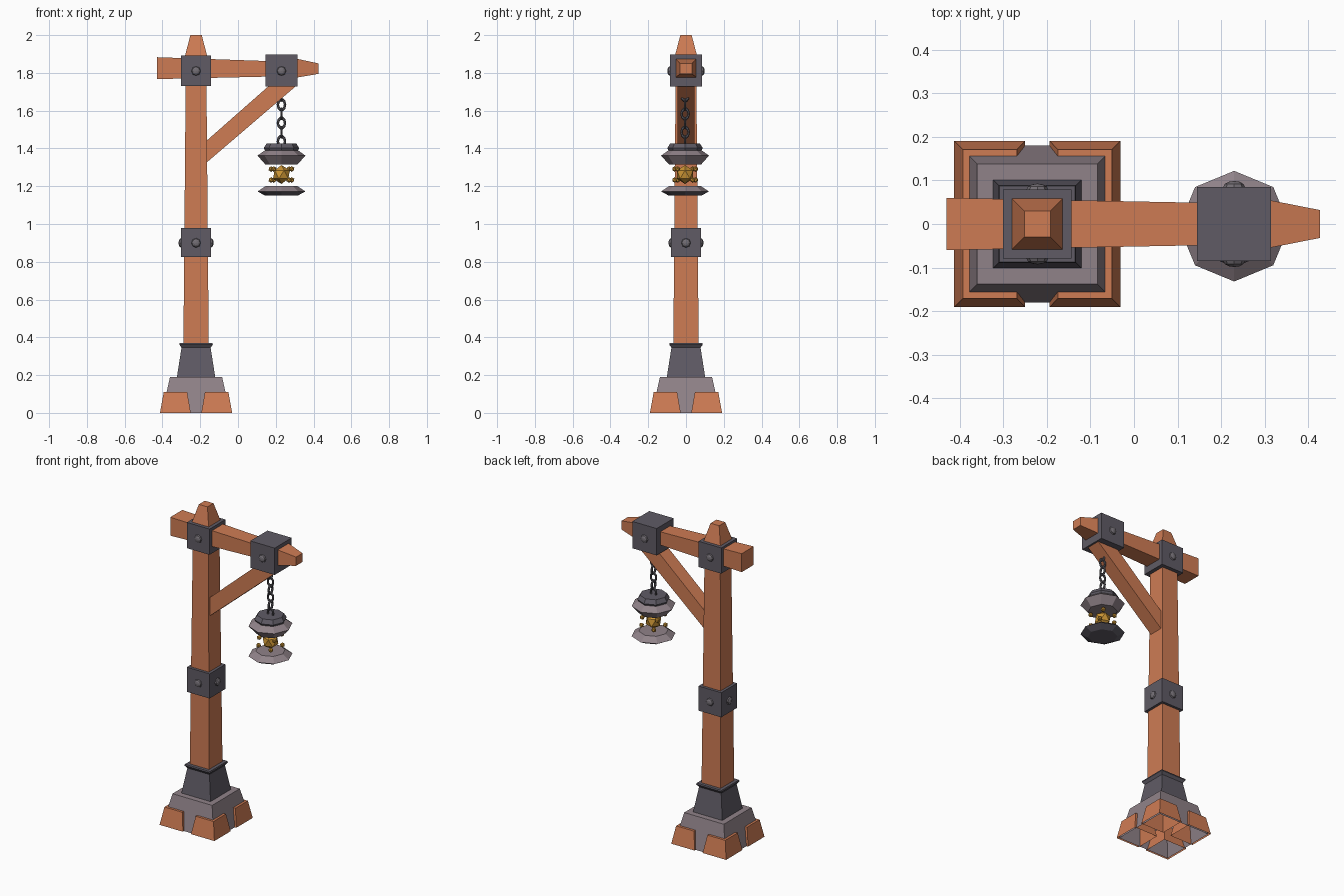
import bpy, bmesh, math
from mathutils import Vector, Matrix

if "Cube" in bpy.data.objects:
    bpy.data.objects.remove(bpy.data.objects["Cube"])


def mat(name, rgb):
    m = bpy.data.materials.new(name)
    m.diffuse_color = (*rgb, 1)
    m.use_nodes = True
    m.node_tree.nodes["Principled BSDF"].inputs["Base Color"].default_value = m.diffuse_color
    return m


WOOD = mat("orange wood", (0.62, 0.20, 0.088))
IRON = mat("dark iron", (0.115, 0.105, 0.13))
STONE = mat("pale stone", (0.28, 0.225, 0.25))
STEEL = mat("rivet steel", (0.17, 0.155, 0.175))
CHAIN = mat("chain grey", (0.10, 0.095, 0.11))
GOLD = mat("gold", (0.60, 0.30, 0.035))

PX = -0.222            # post centre
LX, LY = 0.23, -0.005  # lantern centre


def finish(name, bm, material):
    bmesh.ops.recalc_face_normals(bm, faces=bm.faces)
    me = bpy.data.meshes.new(name)
    bm.to_mesh(me)
    bm.free()
    me.materials.append(material)
    ob = bpy.data.objects.new(name, me)
    bpy.context.collection.objects.link(ob)
    return ob


def loft(name, rings, material, open_start=False):
    """Skin a list of rings of points, capping the ends."""
    bm = bmesh.new()
    vs = [[bm.verts.new(p) for p in r] for r in rings]
    n = len(vs[0])
    for a, b in zip(vs, vs[1:]):
        for i in range(n):
            j = (i + 1) % n
            bm.faces.new((a[i], a[j], b[j], b[i]))
    bm.faces.new(vs[-1])
    ob_bm = bm
    if not open_start:
        bm.faces.new(vs[0][::-1])
    return finish(name, ob_bm, material)


CORNERS = ((-1, -1), (1, -1), (1, 1), (-1, 1))


def square_stack(name, cx, cy, profile, material, open_start=False):
    """profile: (z, half width)"""
    return loft(name, [[(cx + sx * h, cy + sy * h, z) for sx, sy in CORNERS]
                       for z, h in profile], material, open_start)


def octagon_stack(name, profile, material):
    """profile: (z, radius)"""
    return loft(name, [[(LX + r * math.cos(k * math.pi / 4),
                         LY + r * math.sin(k * math.pi / 4), z) for k in range(8)]
                       for z, r in profile], material)


# Stone foot and iron socket
square_stack("stone_foot", PX, 0, [(0, 0.18), (0.19, 0.138)], STONE, True)
square_stack("iron_socket", PX, 0,
             [(0.18, 0.103), (0.345, 0.077), (0.362, 0.089), (0.37, 0.087)], IRON)

# Four wooden corner blocks
for sx, sy in CORNERS:
    rings = []
    for z, a, b in ((0, 0.028, 0.191), (0.11, 0.047, 0.171)):
        c, h = (a + b) / 2, (b - a) / 2
        rings.append([(PX + sx * c + i * h, sy * c + j * h, z) for i, j in CORNERS])
    loft("corner_block", rings, WOOD, True)

# Post with tapered top
square_stack("post", PX, 0,
             [(0.36, 0.067), (1.75, 0.055), (1.885, 0.06), (2.0, 0.03)], WOOD)

# Cross beam: (x, half depth, bottom z, top z)
beam = [(-0.43, 0.06, 1.767, 1.883), (0.145, 0.049, 1.78, 1.863),
        (0.315, 0.054, 1.776, 1.874), (0.427, 0.032, 1.795, 1.85)]
loft("cross_beam", [[(x, -d, a), (x, d, a), (x, d, b), (x, -d, b)]
                    for x, d, a, b in beam], WOOD)

# Diagonal brace
w = 0.045
loft("diagonal_brace", [[(x, s * w, z) for x, z, s in
                         ((x0, z0, -1), (x0, z0, 1), (x1, z1, 1), (x1, z1, -1))]
                        for x0, z0, x1, z1 in
                        ((-0.19, 1.305, -0.19, 1.42), (0.315, 1.737, 0.17, 1.737))], WOOD)

# Iron bands
square_stack("middle_band", PX, 0, [(0.825, 0.079), (0.98, 0.079)], IRON)
square_stack("upper_band", PX, 0, [(1.73, 0.079), (1.892, 0.079)], IRON)
square_stack("beam_end_band", LX, 0, [(1.728, 0.085), (1.897, 0.085)], IRON)


# Domed rivets
def rivet(x, z, half, angle):
    bm = bmesh.new()
    bmesh.ops.create_uvsphere(bm, u_segments=8, v_segments=6, radius=0.025)
    m = (Matrix.Translation((x, 0, z)) @ Matrix.Rotation(angle, 4, 'Z')
         @ Matrix.Translation((0, -half, 0)) @ Matrix.Rotation(math.pi / 2, 4, 'X')
         @ Matrix.Diagonal((1, 1, 0.55, 1)))
    bmesh.ops.transform(bm, matrix=m, verts=bm.verts)
    finish("rivet", bm, STEEL)


for k in range(4):
    rivet(PX, 0.9, 0.079, k * math.pi / 2)
for k in (0, 2):
    rivet(PX, 1.81, 0.079, k * math.pi / 2)
    rivet(LX, 1.81, 0.085, k * math.pi / 2)

# Chain of alternating links
for k in range(7):
    bpy.ops.mesh.primitive_torus_add(
        major_segments=10, minor_segments=6, major_radius=0.019, minor_radius=0.0065,
        location=(LX, LY, 1.68 - k * 0.0485),
        rotation=(math.pi / 2, 0, math.pi / 2 * ((k + 1) % 2)))
    link = bpy.context.object
    link.name = "chain_link"
    link.scale = (1, 1.4, 1)
    link.data.materials.append(CHAIN)

# Lantern cap, skirt and tray
octagon_stack("lantern_cap", [(1.385, 0.085), (1.402, 0.094), (1.427, 0.078)], IRON)
octagon_stack("lantern_skirt", [(1.315, 0.085), (1.362, 0.127), (1.392, 0.085)], STONE)
octagon_stack("lantern_tray_top", [(1.172, 0.127), (1.2, 0.085)], STONE)
octagon_stack("lantern_tray_bottom", [(1.15, 0.085), (1.172, 0.127)], IRON)


# Glowing crystal and small sparks round it
def crystal(name, loc, r):
    bm = bmesh.new()
    bmesh.ops.create_icosphere(bm, subdivisions=1, radius=r,
                               matrix=Matrix.Translation(Vector((LX, LY, 1.262)) + Vector(loc)))
    finish(name, bm, GOLD)


crystal("lantern_crystal", (0, 0, 0), 0.05)
for k in range(4):
    a = math.pi / 4 + k * math.pi / 2
    for s in (-1, 1):
        crystal("spark", (0.068 * math.cos(a + s * 0.15), 0.068 * math.sin(a + s * 0.15),
                          s * 0.029), 0.015)
